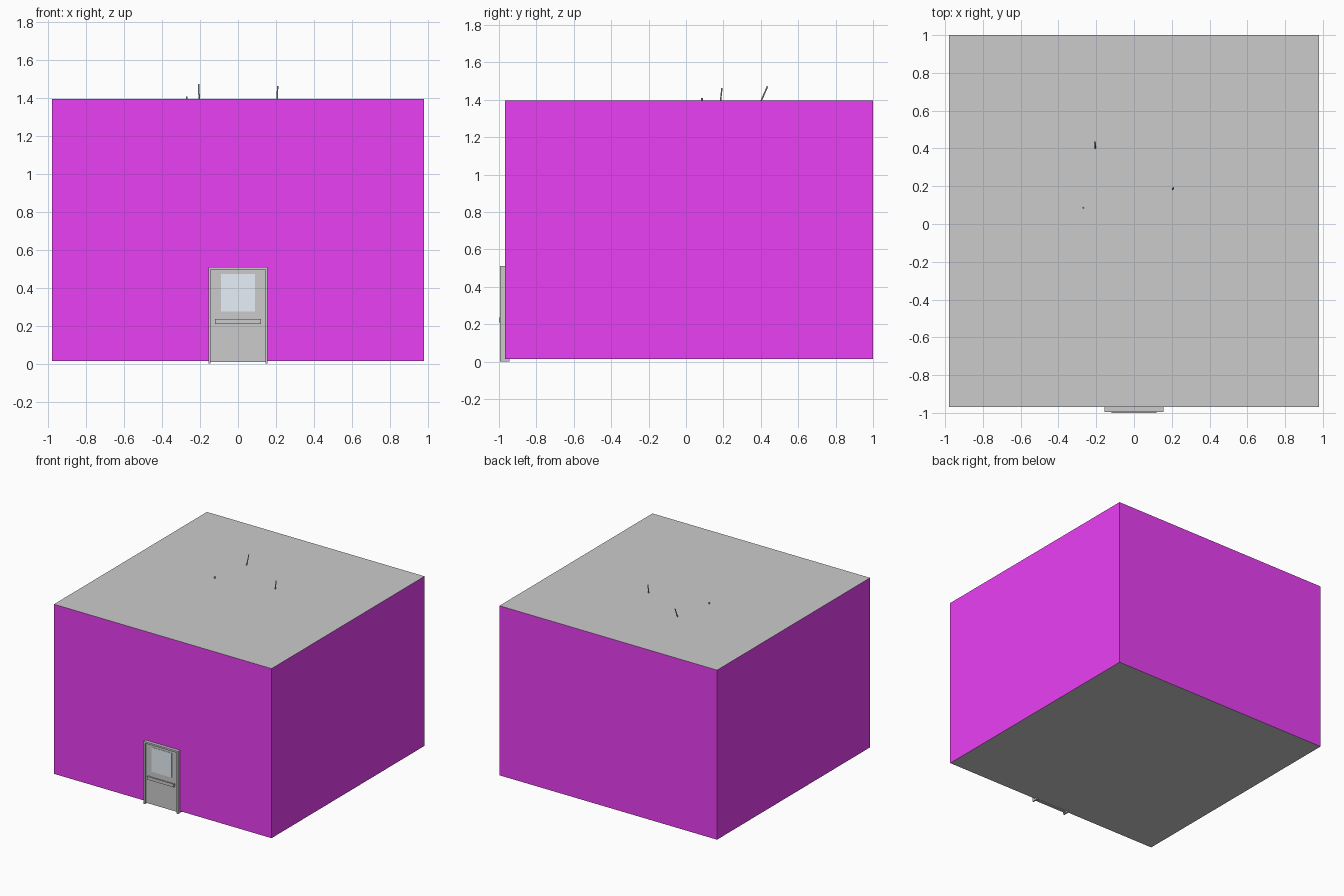
import bpy
from mathutils import Vector

if "Cube" in bpy.data.objects:
    bpy.data.objects.remove(bpy.data.objects["Cube"])

X, Y0, Y1, Z0, Z1 = 0.98, -0.968, 1.0, 0.014, 1.395


def material(name, colour):
    m = bpy.data.materials.new(name)
    m.diffuse_color = (*colour, 1)
    m.use_nodes = True
    m.node_tree.nodes["Principled BSDF"].inputs["Base Color"].default_value = m.diffuse_color
    return m


def add_mesh(name, verts, faces, mat=None):
    me = bpy.data.meshes.new(name)
    me.from_pydata(verts, [], faces)
    ob = bpy.data.objects.new(name, me)
    bpy.context.collection.objects.link(ob)
    if mat:
        me.materials.append(mat)
    return ob


def box(name, lo, hi, mat=None):
    lo, hi = Vector(lo), Vector(hi)
    bpy.ops.mesh.primitive_cube_add(size=1, location=(lo + hi) / 2)
    ob = bpy.context.object
    ob.name = name
    ob.scale = hi - lo
    bpy.ops.object.transform_apply(location=False, rotation=False, scale=True)
    if mat:
        ob.data.materials.append(mat)
    return ob


def rod(name, a, b, radius):
    a, b = Vector(a), Vector(b)
    bpy.ops.mesh.primitive_cylinder_add(vertices=8, radius=radius,
                                        depth=(b - a).length, location=(a + b) / 2)
    ob = bpy.context.object
    ob.name = name
    ob.rotation_euler = (b - a).to_track_quat('Z', 'Y').to_euler()
    return ob


purple = material("purple_paint", (0.82, 0.05, 0.91))
glass = material("window_glass", (0.80, 0.87, 0.94))

# Room shell: thin painted walls, grey floor and roof
corners = [(-X, Y0), (X, Y0), (X, Y1), (-X, Y1)]
low = [(x, y, Z0) for x, y in corners]
high = [(x, y, Z1) for x, y in corners]
add_mesh("walls", low + high,
         [(i, (i + 1) % 4, (i + 1) % 4 + 4, i + 4) for i in range(4)], purple)
add_mesh("roof", high, [(0, 1, 2, 3)])
add_mesh("floor", low, [(3, 2, 1, 0)])

# Door frame: two jambs and a header, set through the front wall
for side, s in (("left", -1), ("right", 1)):
    xs = sorted((s * 0.144, s * 0.156))
    box(f"door_jamb_{side}", (xs[0], -0.994, 0), (xs[1], -0.945, 0.51))
box("door_header", (-0.144, -0.994, 0.496), (0.144, -0.945, 0.51))

# Door leaf with window pane and push bar
box("door_leaf", (-0.144, -0.981, 0.008), (0.144, -0.960, 0.496))
box("door_window", (-0.09, -0.983, 0.275), (0.09, -0.979, 0.473), glass)
box("push_bar", (-0.12, -1.0, 0.210), (0.12, -0.991, 0.236))
for side, s in (("left", -1), ("right", 1)):
    xs = sorted((s * 0.105, s * 0.12))
    box(f"push_bar_bracket_{side}", (xs[0], -0.992, 0.213), (xs[1], -0.98, 0.233))

# Thin leaning rods that poke through the roof
rod("rod_back", (-0.202, 0.365, 1.31), (-0.207, 0.436, 1.472), 0.004)
rod("rod_right", (0.203, 0.178, 1.33), (0.209, 0.192, 1.462), 0.004)
rod("rod_left", (-0.268, 0.086, 1.33), (-0.270, 0.086, 1.408), 0.005)
